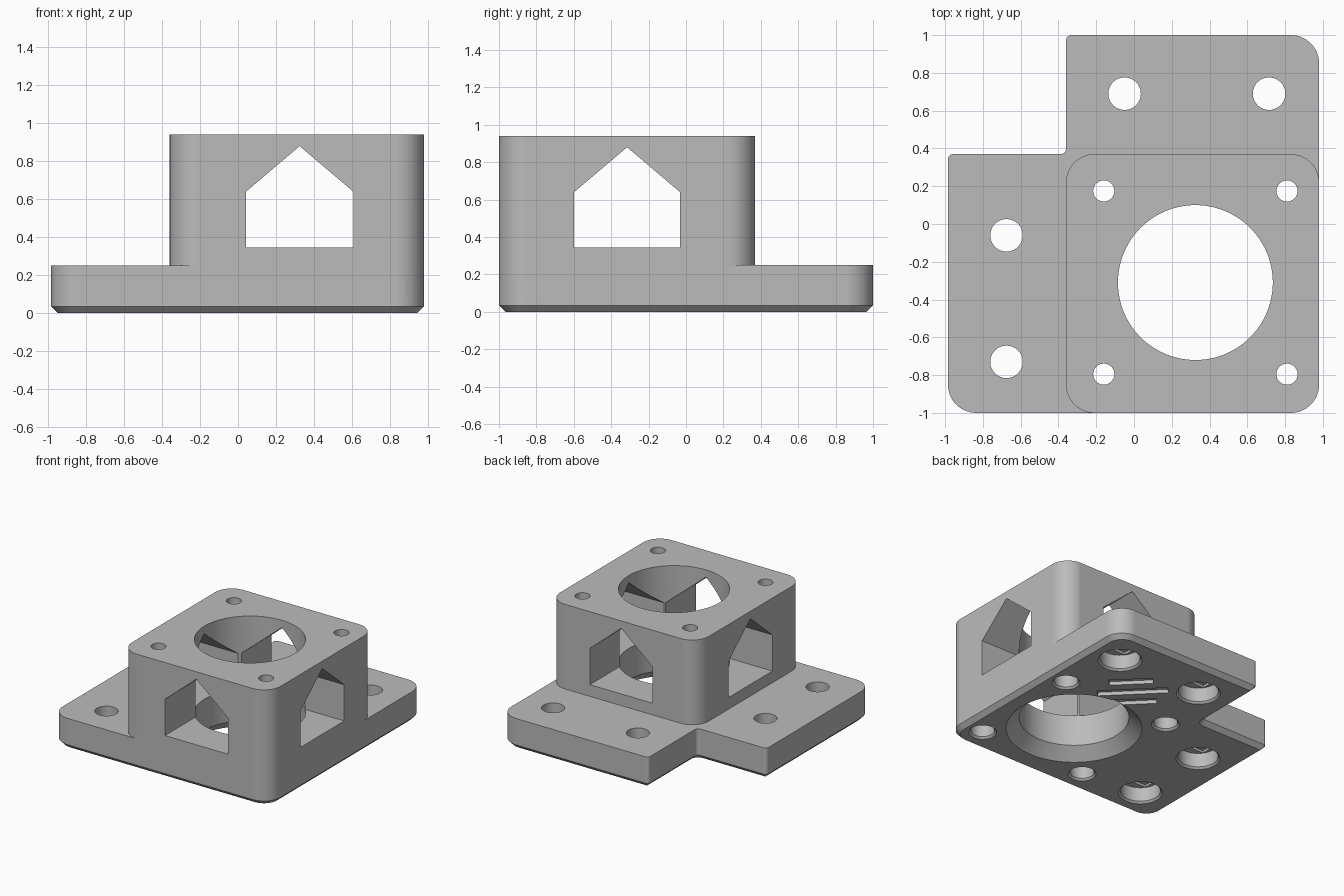
import bpy, bmesh, math
from mathutils import Matrix, Vector

if "Cube" in bpy.data.objects:
    bpy.data.objects.remove(bpy.data.objects["Cube"])

grey = bpy.data.materials.new("plain grey")
grey.diffuse_color = (0.5, 0.5, 0.5, 1)
grey.use_nodes = True
grey.node_tree.nodes["Principled BSDF"].inputs["Base Color"].default_value = grey.diffuse_color


def make_object(name, bm):
    bmesh.ops.recalc_face_normals(bm, faces=bm.faces)
    mesh = bpy.data.meshes.new(name)
    bm.to_mesh(mesh)
    bm.free()
    mesh.materials.append(grey)
    obj = bpy.data.objects.new(name, mesh)
    bpy.context.collection.objects.link(obj)
    return obj


def outline(corners, inset=0.0, segs=14):
    """Counter-clockwise right-angled outline with a radius at each corner."""
    pts, n = [], len(corners)
    for i, (x, y, r) in enumerate(corners):
        p = Vector((x, y))
        a = (p - Vector(corners[i - 1][:2])).normalized()
        b = (Vector(corners[(i + 1) % n][:2]) - p).normalized()
        turn = 1 if a.x * b.y - a.y * b.x > 0 else -1
        p += inset * (Vector((-a.y, a.x)) + Vector((-b.y, b.x)))
        r = max(r - turn * inset, 0.004)
        centre = p - a * r + b * r
        for k in range(segs + 1):
            t = math.pi / 2 * k / segs
            pts.append(centre - b * r * math.cos(t) + a * r * math.sin(t))
    return pts


def loft(name, rings):
    """Solid through matching (points, z) outlines."""
    bm = bmesh.new()
    rows = [[bm.verts.new((p[0], p[1], z)) for p in pts] for pts, z in rings]
    for lo, hi in zip(rows, rows[1:]):
        for i in range(len(lo)):
            j = (i + 1) % len(lo)
            bm.faces.new((lo[i], lo[j], hi[j], hi[i]))
    bm.faces.new(rows[0])
    bm.faces.new(rows[-1])
    return make_object(name, bm)


def stepped_bore(name, x, y, profile, n=48):
    """Round cutter from (radius, z) steps."""
    circle = [(math.cos(2 * math.pi * i / n), math.sin(2 * math.pi * i / n))
              for i in range(n)]
    return loft(name, [([(x + r * c, y + r * s) for c, s in circle], z)
                       for r, z in profile])


def box(name, centre, size, angle=0.0):
    bm = bmesh.new()
    bmesh.ops.create_cube(bm, size=1, matrix=Matrix.Translation(centre)
                          @ Matrix.Rotation(angle, 4, 'Z')
                          @ Matrix.Diagonal((*size, 1)))
    return make_object(name, bm)


def combine(target, other, operation):
    bpy.context.view_layer.objects.active = target
    mod = target.modifiers.new("combine", 'BOOLEAN')
    mod.operation = operation
    mod.solver = 'EXACT'
    mod.object = other
    bpy.ops.object.modifier_apply(modifier=mod.name)
    bpy.data.objects.remove(other)


# L-shaped base plate with a chamfered lower rim
R, S, C = 0.15, 0.028, 0.035
base = [(-0.985, -1, R), (0.98, -1, R), (0.98, 1, R),
        (-0.36, 1, S), (-0.36, 0.37, S), (-0.985, 0.37, S)]
body = loft("motor_mount_bracket", [(outline(base, C), 0),
                                    (outline(base), C),
                                    (outline(base), 0.25)])

# Square tower
tower = [(-0.36, -1, R), (0.98, -1, R), (0.98, 0.37, R), (-0.36, 0.37, R)]
combine(body, loft("tower", [(outline(tower), 0.12),
                             (outline(tower), 0.94)]), 'UNION')

# House-shaped windows through both directions
CX, CY = 0.325, -0.315
house = [(-0.283, 0.345), (0.283, 0.345), (0.283, 0.64), (0, 0.88), (-0.283, 0.64)]
for along_x in (False, True):
    bm = bmesh.new()
    ends = [[bm.verts.new((d, CY + u, z) if along_x else (CX + u, d, z))
             for u, z in house] for d in (-1.3, 1.3)]
    for i in range(5):
        j = (i + 1) % 5
        bm.faces.new((ends[0][i], ends[0][j], ends[1][j], ends[1][i]))
    bm.faces.new(ends[0])
    bm.faces.new(ends[1])
    combine(body, make_object("window_cutter", bm), 'DIFFERENCE')

# Central bore with a flared lower mouth
combine(body, stepped_bore("main_bore", CX, CY + 0.005,
                           [(0.53, -0.02), (0.41, 0.09), (0.41, 1.1)], 96),
        'DIFFERENCE')

# Tower screw holes, counterbored from below
for x in (-0.16, 0.81):
    for y in (-0.795, 0.175):
        combine(body, stepped_bore("screw_bore", x, y,
                                   [(0.125, -0.02), (0.09, 0.015), (0.09, 0.64),
                                    (0.056, 0.641), (0.056, 1.1)]), 'DIFFERENCE')

# Base mounting holes, counterbored from below with a bridging slot
for x, y in ((-0.675, -0.06), (-0.675, -0.73), (-0.05, 0.69), (0.715, 0.69)):
    combine(body, stepped_bore("mount_bore", x, y,
                               [(0.185, -0.02), (0.15, 0.015), (0.15, 0.13),
                                (0.086, 0.131), (0.086, 0.5)]), 'DIFFERENCE')
    combine(body, box("slot", (x, y, 0.125), (0.24, 0.172, 0.05)), 'DIFFERENCE')

# Three diagonal grooves in the underside
for offset, length in ((-0.15, 0.33), (0, 0.53), (0.15, 0.33)):
    d = offset * math.sqrt(0.5)
    combine(body, box("groove", (0.34 + d, 0.39 + d, 0), (length, 0.075, 0.06),
                      math.radians(135)), 'DIFFERENCE')

# Smooth rounded walls, crisp edges
bpy.ops.object.select_all(action='DESELECT')
body.select_set(True)
bpy.context.view_layer.objects.active = body
bpy.ops.object.shade_smooth_by_angle(angle=math.radians(25))
normals = body.modifiers.new("even_normals", 'WEIGHTED_NORMAL')
normals.keep_sharp = True
